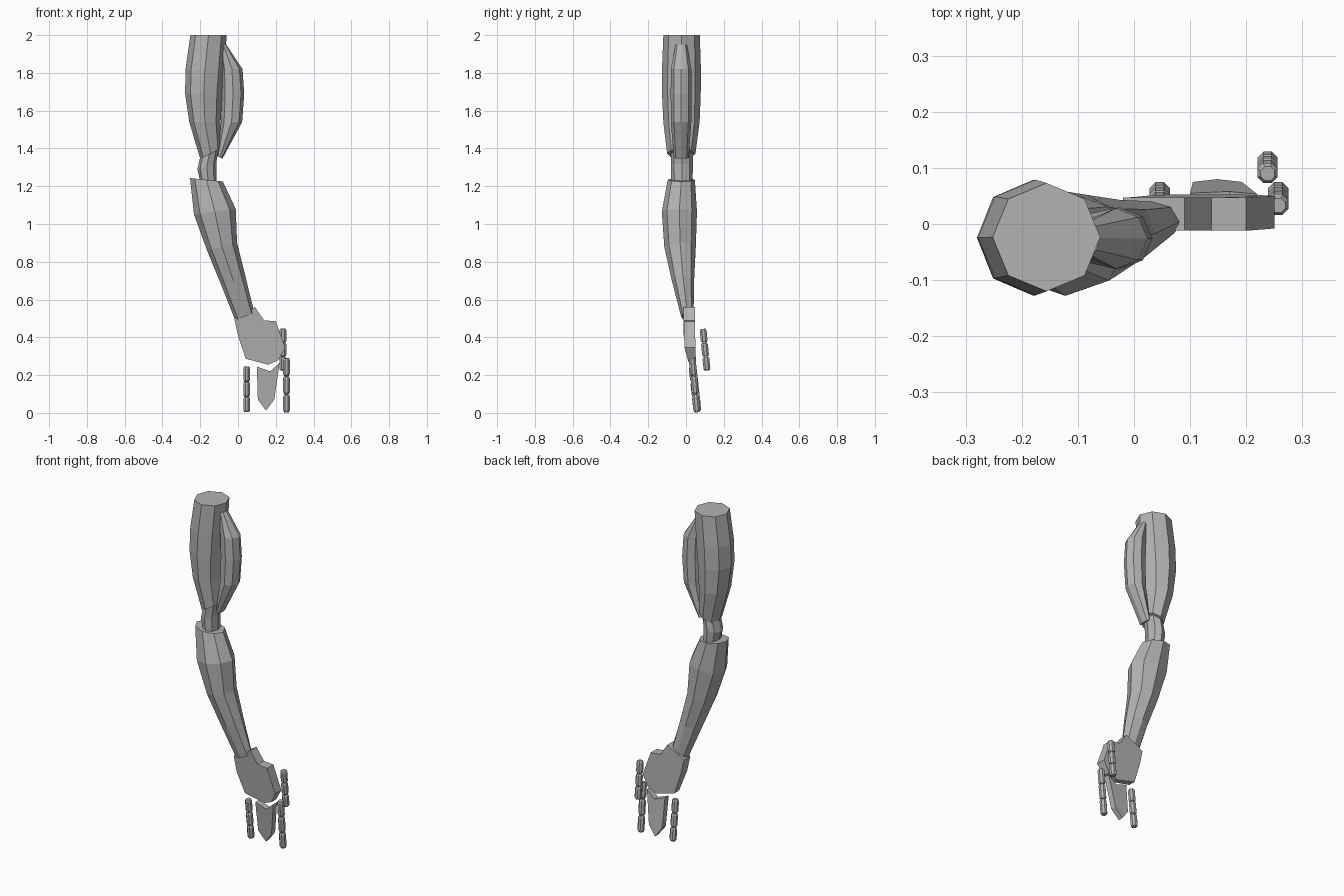
import bpy, bmesh, math
from mathutils import Vector

grey = bpy.data.materials.new("plain grey")
grey.diffuse_color = (0.45, 0.45, 0.45, 1)


def finish(name, bm):
    bmesh.ops.recalc_face_normals(bm, faces=bm.faces[:])
    me = bpy.data.meshes.new(name)
    bm.to_mesh(me)
    bm.free()
    me.materials.append(grey)
    ob = bpy.data.objects.new(name, me)
    bpy.context.collection.objects.link(ob)
    return ob


def skin(bm, loops):
    """Bridge successive vertex loops and cap both ends."""
    vs = [[bm.verts.new(p) for p in lp] for lp in loops]
    n = len(vs[0])
    for a, b in zip(vs, vs[1:]):
        for i in range(n):
            j = (i + 1) % n
            bm.faces.new((a[i], a[j], b[j], b[i]))
    bm.faces.new(vs[0][::-1])
    bm.faces.new(vs[-1])


def limb(name, rings, sides=8):
    """Ring = left x, left z, right x, right z, front y, back y."""
    loops = []
    for xl, zl, xr, zr, y0, y1 in rings:
        lp = []
        for i in range(sides):
            a = 2 * math.pi * i / sides
            t = (1 + math.cos(a)) / 2
            lp.append((xl + (xr - xl) * t, (y0 + y1) / 2 + (y1 - y0) / 2 * math.sin(a), zl + (zr - zl) * t))
        loops.append(lp)
    bm = bmesh.new()
    skin(bm, loops)
    return finish(name, bm)


def slab(name, outline):
    """Outline point = x, z, front y, back y."""
    bm = bmesh.new()
    skin(bm, [[(x, f, z) for x, z, f, b in outline], [(x, b, z) for x, z, f, b in outline]])
    return finish(name, bm)


def finger(name, top, tip, r=0.0195, sides=8):
    """Three chamfered segments along a straight line."""
    top, tip = Vector(top), Vector(tip)
    d = tip - top
    u = Vector((1, 0, 0))
    w = d.normalized().cross(u)
    bm = bmesh.new()
    for s in range(3):
        loops = []
        for t, k in ((0.0, 0.7), (0.12, 1), (0.85, 1), (0.97, 0.7)):
            c = top + d * (s + t) / 3
            angs = [2 * math.pi * (i + 0.5) / sides for i in range(sides)]
            loops.append([c + (u * math.cos(a) + w * math.sin(a)) * r * k for a in angs])
        skin(bm, loops)
    return finish(name, bm)


# Upper arm and the bulging muscle on its inner side
limb("upper_arm", [
    (-0.252, 2.0, -0.06, 2.0, -0.12, 0.073),
    (-0.278, 1.82, -0.072, 1.82, -0.127, 0.079),
    (-0.28, 1.69, -0.083, 1.69, -0.127, 0.078),
    (-0.258, 1.54, -0.092, 1.54, -0.12, 0.072),
    (-0.2, 1.345, -0.09, 1.40, -0.1, 0.05)])
limb("upper_arm_muscle", [
    (-0.095, 1.95, -0.062, 1.95, -0.055, 0.005),
    (-0.088, 1.82, 0.024, 1.82, -0.08, 0.028),
    (-0.085, 1.69, 0.033, 1.69, -0.081, 0.03),
    (-0.09, 1.54, 0.022, 1.54, -0.08, 0.028),
    (-0.11, 1.36, -0.083, 1.345, -0.065, 0.015)])

# Elbow joint
limb("elbow", [
    (-0.19, 1.40, -0.10, 1.42, -0.08, 0.035),
    (-0.215, 1.29, -0.115, 1.32, -0.08, 0.037),
    (-0.2, 1.225, -0.115, 1.215, -0.078, 0.034)])

# Forearm
limb("forearm", [
    (-0.254, 1.243, -0.08, 1.225, -0.097, 0.047),
    (-0.233, 1.05, -0.012, 1.08, -0.128, 0.058),
    (-0.164, 0.86, -0.005, 0.90, -0.115, 0.052),
    (-0.09, 0.68, 0.04, 0.72, -0.075, 0.043),
    (-0.015, 0.49, 0.087, 0.53, -0.026, 0.04)])

# Palm, thinning toward the knuckles
slab("palm", [
    (-0.02, 0.50, -0.012, 0.047), (0.09, 0.56, -0.012, 0.047),
    (0.138, 0.49, -0.012, 0.047), (0.20, 0.485, -0.012, 0.047),
    (0.25, 0.345, -0.008, 0.05), (0.215, 0.28, 0.01, 0.052),
    (0.16, 0.255, 0.02, 0.053), (0.04, 0.287, 0.008, 0.052),
    (0.0, 0.41, -0.012, 0.048)])

# Joined middle fingers as one pointed plate
slab("middle_fingers", [
    (0.10, 0.245, 0.02, 0.055), (0.17, 0.22, 0.022, 0.058),
    (0.22, 0.265, 0.018, 0.053), (0.192, 0.07, 0.04, 0.075),
    (0.148, 0.012, 0.05, 0.08), (0.105, 0.07, 0.04, 0.075)])

# Detached outer fingers and thumb
finger("little_finger", (0.046, 0.032, 0.245), (0.046, 0.058, 0.003))
finger("index_finger", (0.257, 0.033, 0.29), (0.257, 0.058, 0.0))
finger("thumb", (0.238, 0.09, 0.445), (0.238, 0.112, 0.222))
